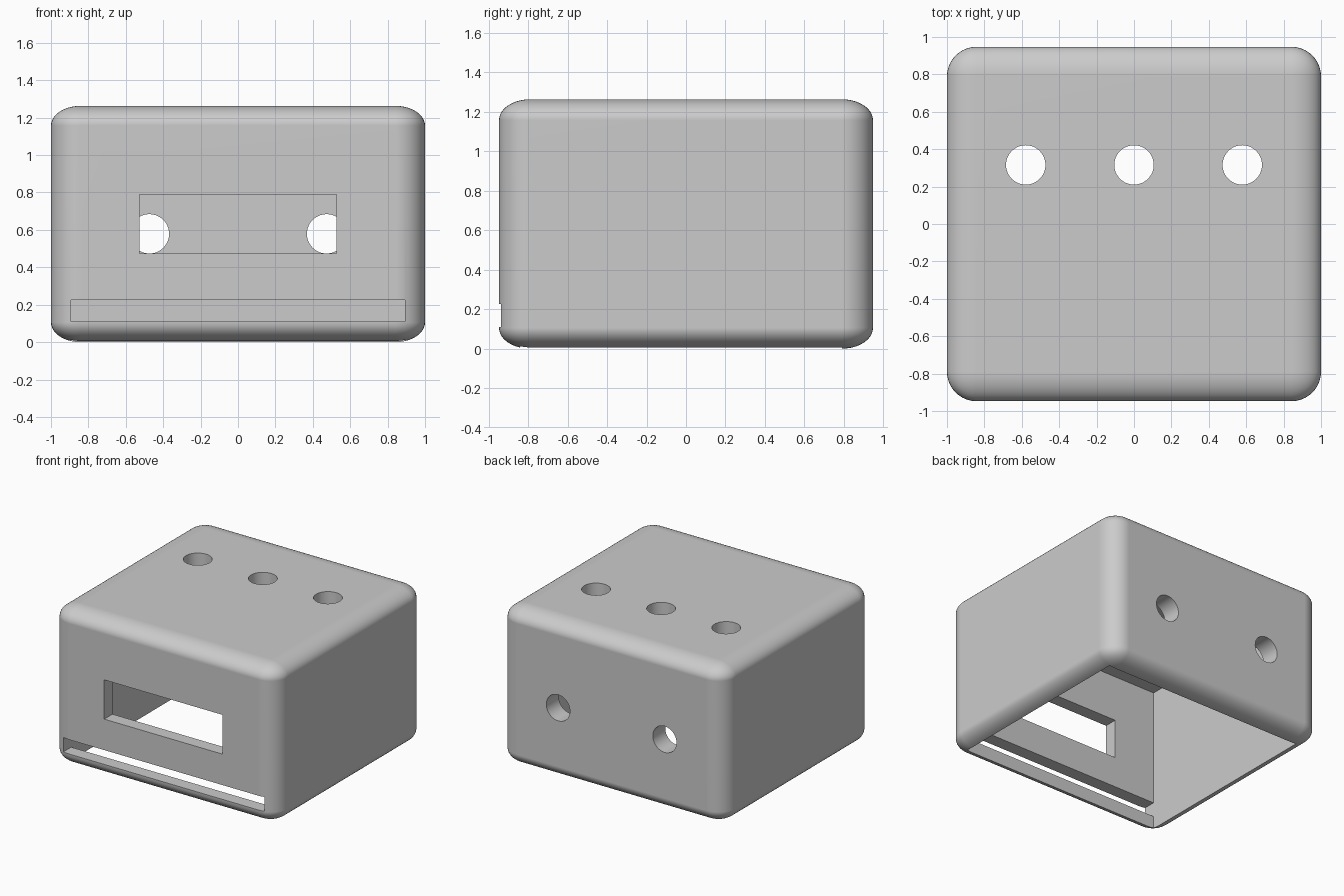
import bpy, bmesh
from mathutils import Matrix, Vector

old = bpy.data.objects.get("Cube")
if old:
    bpy.data.objects.remove(old, do_unlink=True)

grey = bpy.data.materials.new("plain grey")
grey.use_nodes = True
colour = (0.6, 0.6, 0.6, 1)
grey.diffuse_color = colour
grey.node_tree.nodes["Principled BSDF"].inputs["Base Color"].default_value = colour

U = 2 / 38                      # design unit: the case is 38 x 36 x 24 units
HEIGHT = 24 * U


def make_object(name, bm):
    mesh = bpy.data.meshes.new(name)
    bm.to_mesh(mesh)
    bm.free()
    mesh.materials.append(grey)
    obj = bpy.data.objects.new(name, mesh)
    bpy.context.collection.objects.link(obj)
    return obj


def box(name, low, high):
    low, high = Vector(low), Vector(high)
    bm = bmesh.new()
    bmesh.ops.create_cube(bm, size=1)
    bmesh.ops.scale(bm, vec=high - low, verts=bm.verts)
    bmesh.ops.translate(bm, vec=(low + high) / 2, verts=bm.verts)
    return make_object(name, bm)


def drill(name, centre, axis):
    bm = bmesh.new()
    turn = Vector((0, 0, 1)).rotation_difference(Vector(axis)).to_matrix().to_4x4()
    bmesh.ops.create_cone(bm, cap_ends=True, segments=48, radius1=2 * U, radius2=2 * U,
                          depth=0.5, matrix=Matrix.Translation(centre) @ turn)
    return make_object(name, bm)


# Rounded outer case: the fillet is flattened to two thirds in height
bm = bmesh.new()
bmesh.ops.create_cube(bm, size=1)
bmesh.ops.scale(bm, vec=(2, 36 * U, HEIGHT * 1.5), verts=bm.verts)
bmesh.ops.bevel(bm, geom=bm.edges[:], offset=3 * U, segments=10, profile=0.5, affect='EDGES')
bmesh.ops.scale(bm, vec=(1, 1, 2 / 3), verts=bm.verts)
bmesh.ops.translate(bm, vec=(0, 0, HEIGHT / 2), verts=bm.verts)
case = make_object("case_shell", bm)

# Cavity open at the bottom, front window and front slot
cutters = [
    box("cavity_cutter", (-17 * U, -16 * U, -0.3), (17 * U, 15 * U, 22 * U)),
    box("window_cutter", (-10 * U, -1.2, 9 * U), (10 * U, -0.6, 15 * U)),
    box("slot_cutter", (-0.894, -1.2, 0.11), (0.894, -0.6, 0.225)),
]
# Three holes in the lid, two in the back wall
for i in (-1, 0, 1):
    cutters.append(drill("lid_hole_cutter", (i * 11 * U, 6 * U, HEIGHT), (0, 0, 1)))
for side in (-1, 1):
    cutters.append(drill("back_hole_cutter", (side * 9 * U, 18 * U, 11 * U), (0, 1, 0)))

bpy.ops.object.select_all(action='DESELECT')
bpy.context.view_layer.objects.active = case
case.select_set(True)
for cutter in cutters:
    cutter.hide_render = True
    mod = case.modifiers.new("cut", 'BOOLEAN')
    mod.operation = 'DIFFERENCE'
    mod.solver = 'EXACT'
    mod.object = cutter
    bpy.ops.object.modifier_apply(modifier=mod.name)
    bpy.data.objects.remove(cutter, do_unlink=True)

# Smooth fillets with flat walls
bpy.ops.object.shade_smooth_by_angle(angle=0.6)
weighted = case.modifiers.new("flat_walls", 'WEIGHTED_NORMAL')
weighted.keep_sharp = True
